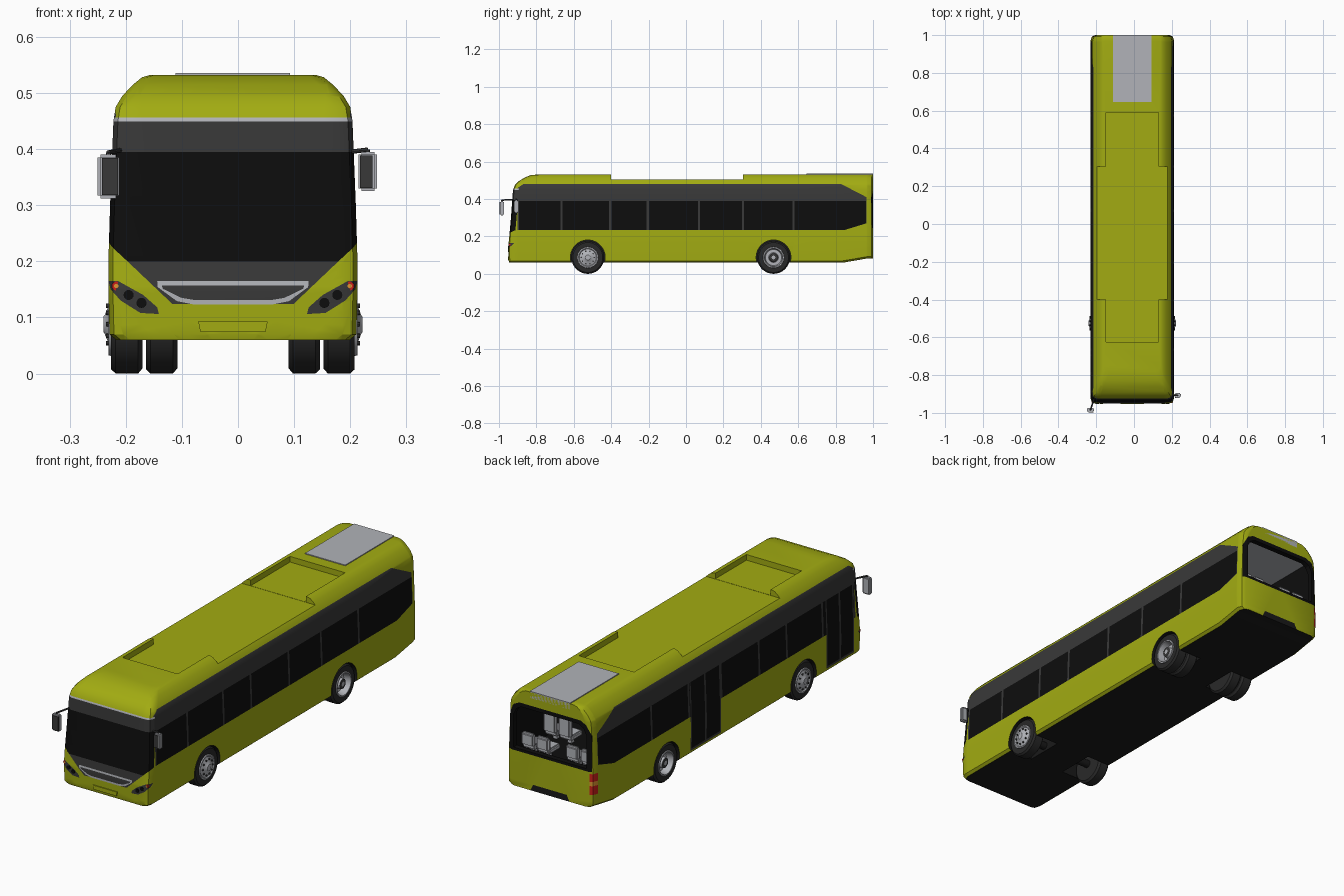
import bpy, bmesh, math
from mathutils import Vector, Matrix

if "Cube" in bpy.data.objects:
    bpy.data.objects.remove(bpy.data.objects["Cube"])

# ---- flat colours
COLS = {"lime_paint": (.36, .41, .006), "black_glass": (.004, .004, .004), "dark_grey": (.04, .04, .04),
        "light_grey": (.44, .45, .48), "tyre_rubber": (.022, .022, .022), "underside_black": (.01, .01, .01),
        "red_lamp": (.6, .015, .01), "amber_lamp": (.75, .3, .03)}
MATS = []
for n, c in COLS.items():
    m = bpy.data.materials.new(n)
    m.diffuse_color = (*c, 1)
    m.use_nodes = True
    m.node_tree.nodes["Principled BSDF"].inputs["Base Color"].default_value = m.diffuse_color
    MATS.append(m)
LIME, GLASS, DARK, LIGHT, TYRE, UNDER, RED, AMBER = range(8)


def finish(name, bm, mat=None, smooth=True):
    bmesh.ops.recalc_face_normals(bm, faces=bm.faces)
    me = bpy.data.meshes.new(name)
    bm.to_mesh(me)
    bm.free()
    for m in (MATS if mat is None else [MATS[mat]]):
        me.materials.append(m)
    ob = bpy.data.objects.new(name, me)
    bpy.context.collection.objects.link(ob)
    if smooth:
        bpy.ops.object.select_all(action='DESELECT')
        ob.select_set(True)
        bpy.context.view_layer.objects.active = ob
        bpy.ops.object.shade_smooth_by_angle(angle=math.radians(30))
    return ob


def add_box(bm, x0, x1, y0, y1, z0, z1, bevel=0):
    mx = Matrix.LocRotScale(Vector((x0 + x1, y0 + y1, z0 + z1)) / 2, None, Vector((x1 - x0, y1 - y0, z1 - z0)))
    vs = bmesh.ops.create_cube(bm, size=1, matrix=mx)["verts"]
    if bevel:
        bmesh.ops.bevel(bm, geom=list({e for v in vs for e in v.link_edges}), offset=bevel, segments=2, affect='EDGES')


def add_rod(bm, a, b, r, seg=16):
    a, b = Vector(a), Vector(b)
    d = b - a
    mx = Matrix.Translation((a + b) / 2) @ d.to_track_quat('Z', 'Y').to_matrix().to_4x4()
    bmesh.ops.create_cone(bm, cap_ends=True, segments=seg, radius1=r, radius2=r, depth=d.length, matrix=mx)


def add_prism(bm, poly, y0, y1):
    a, b = [[bm.verts.new((x, y, z)) for x, z in poly] for y in (y0, y1)]
    bm.faces.new(a)
    bm.faces.new(b[::-1])
    for i in range(len(a)):
        j = (i + 1) % len(a)
        bm.faces.new((a[i], b[i], b[j], a[j]))


def sym(pts):
    return pts + [(-x, z) for x, z in reversed(pts)]


def rect(a0, a1, z0, z1):
    return [(a0, z0), (a1, z0), (a1, z1), (a0, z1)]


def paint(bm, poly, axis, test, mat):
    """Cut a convex outline into the faces that pass the test, then colour its inside."""
    edges = list(zip(poly, poly[1:] + poly[:1]))
    for (a0, z0), (a1, z1) in edges:
        co, no = Vector((0, 0, z0)), Vector((0, 0, a0 - a1))
        co[axis], no[axis] = a0, z1 - z0
        fs = [f for f in bm.faces if test(f.normal)]
        geom = fs + list({e for f in fs for e in f.edges}) + list({v for f in fs for v in f.verts})
        bmesh.ops.bisect_plane(bm, geom=geom, dist=1e-5, plane_co=co, plane_no=no.normalized())
        bm.normal_update()
    for f in bm.faces:
        if test(f.normal):
            c = f.calc_center_median()
            s = [(a1 - a0) * (c.z - z0) - (z1 - z0) * (c[axis] - a0) for (a0, z0), (a1, z1) in edges]
            if min(s) >= 0 or max(s) <= 0:
                f.material_index = mat


# ---- body shell: half section as (x, z, y of the nose at that height), lofted along y
SEC = [(.208, .06, -.945), (.22, .07, -.948), (.222, .15, -.95), (.222, .2, -.945), (.219, .3, -.936),
       (.213, .45, -.925), (.209, .475, -.915), (.197, .495, -.895), (.178, .515, -.862), (.162, .528, -.83),
       (.148, .532, -.78)]
bm = bmesh.new()
rings = []
for kind, y, inset in [("nose", 0, .025), ("nose", .006, .008), ("nose", .03, 0), ("mid", -.6, 0), ("mid", .84, 0),
                       ("tail", .968, 0), ("tail", .992, .008), ("tail", 1.0, .025)]:
    half = [(x - inset, nose + y if kind == "nose" else y, z + (.022 if kind == "tail" and z < .1 else 0))
            for x, z, nose in SEC]
    rings.append([bm.verts.new(p) for p in half] + [bm.verts.new((-x, yy, z)) for x, yy, z in reversed(half)])
n = len(rings[0])
for a, b in zip(rings, rings[1:]):
    for i in range(n):
        j = (i + 1) % n
        bm.faces.new((a[i], a[j], b[j], b[i]))
for r in (rings[0], rings[-1]):
    for i in range(n // 2 - 1):
        bm.faces.new((r[i], r[i + 1], r[n - 2 - i], r[n - 1 - i]))
bmesh.ops.recalc_face_normals(bm, faces=bm.faces)
for f in bm.faces:
    if f.normal.z < -.8:
        f.material_index = UNDER

# side glazing
side = lambda v: abs(v.x) > .6
left = lambda v: v.x < -.6
paint(bm, [(-.9, .235), (.85, .235), (.965, .27), (.965, .41), (.83, .48), (-.87, .48), (-.9, .46)], 1, side, DARK)
paint(bm, [(-.892, .235), (.85, .235), (.962, .27), (.962, .39), (-.892, .39)], 1, side, GLASS)
for y in (-.665, -.405, -.205, .07, .305, .575):
    paint(bm, rect(y - .006, y + .006, .235, .39), 1, side, DARK)
# doors on the left side
for y0, y1 in ((-.89, -.69), (.075, .295)):
    paint(bm, rect(y0, y1, .078, .4), 1, left, DARK)
    mid = (y0 + y1) / 2
    for a, b in ((y0 + .008, mid - .006), (mid + .006, y1 - .008)):
        paint(bm, rect(a, b, .088, .39), 1, left, GLASS)
# windscreen, grille and headlight surrounds
front = lambda v: v.y < -.25
paint(bm, sym([(.24, .456), (.24, .449)]), 0, front, LIGHT)
paint(bm, sym([(.24, .449), (.24, .395)]), 0, front, DARK)
paint(bm, sym([(.24, .395), (.24, .26), (.215, .225), (.188, .2)]), 0, front, GLASS)
paint(bm, sym([(.188, .2), (.108, .124)]), 0, front, DARK)
paint(bm, sym([(.135, .165), (.134, .154), (.10, .129), (.07, .123)]), 0, front, LIGHT)
paint(bm, sym([(.127, .157), (.125, .151), (.092, .135), (.068, .131)]), 0, front, DARK)
lamp = [(.132, .106), (.165, .108), (.20, .13), (.218, .15), (.222, .165), (.205, .165), (.16, .14), (.135, .118)]
for s in (1, -1):
    paint(bm, [(s * x, z) for x, z in lamp], 0, front, DARK)
# rear window surround, bumper recess and tail lamp
back = lambda v: v.y > .25
paint(bm, sym([(.21, .245), (.208, .41), (.185, .455), (.155, .47)]), 0, back, GLASS)
paint(bm, sym([(.105, .07), (.085, .11)]), 0, back, UNDER)
paint(bm, rect(-.224, -.2, .14, .235), 0, back, RED)
paint(bm, rect(-.224, -.2, .18, .2), 0, back, AMBER)
body = finish("bus_body", bm, smooth=False)


def cut(fill, mat, top=None):
    b = bmesh.new()
    fill(b)
    bmesh.ops.recalc_face_normals(b, faces=b.faces)
    for f in b.faces:
        f.material_index = top if top is not None and f.normal.z > .9 else mat
    c = finish("cutter", b, smooth=False)
    c.hide_render = True
    mod = body.modifiers.new("cut", 'BOOLEAN')
    mod.operation, mod.solver, mod.object = 'DIFFERENCE', 'EXACT', c
    bpy.context.view_layer.objects.active = body
    bpy.ops.object.modifier_apply(modifier=mod.name)
    bpy.data.objects.remove(c)


# lowered middle roof with notches, wheel arches, saloon and rear window opening
cut(lambda b: add_box(b, -.3, .3, -.4, .305, .505, .6), LIME)
cut(lambda b: add_box(b, -.14, .14, -.625, -.39, .506, .6), LIME)
cut(lambda b: add_box(b, -.14, .14, .29, .59, .506, .6), LIME)
AXLES = (-.525, .468)
for y in AXLES:
    for s in (1, -1):
        cut(lambda b: add_rod(b, (s * .09, y, .088), (s * .26, y, .088), .093, 40), UNDER)
cut(lambda b: add_box(b, -.195, .195, -.3, .975, .21, .475), GLASS, LIGHT)
cut(lambda b: add_prism(b, sym([(.185, .257), (.185, .41), (.17, .438), (.145, .452)]), .96, 1.05), GLASS)
bpy.ops.object.select_all(action='DESELECT')
body.select_set(True)
bpy.context.view_layer.objects.active = body
bpy.ops.object.shade_smooth_by_angle(angle=math.radians(30))

# ---- roof panel at the rear
bm = bmesh.new()
add_box(bm, -.102, .102, .645, .99, .53, .536)
add_box(bm, -.102, .102, .985, 1.0, .505, .536)
finish("rear_roof_panel", bm, LIGHT)


# ---- wheels: (radius, outward offset) profiles turned around the axle
def lathe(name, prof, x, s, y, bolts=False):
    b = bmesh.new()
    seg = 36
    rows = [[b.verts.new((s * (x + o), y + r * math.cos(t * math.tau / seg), .0875 + r * math.sin(t * math.tau / seg)))
             for t in range(seg)] for r, o, _ in prof]
    for k in range(len(rows) - 1):
        for t in range(seg):
            u = (t + 1) % seg
            b.faces.new((rows[k][t], rows[k][u], rows[k + 1][u], rows[k + 1][t])).material_index = prof[k][2]
    b.faces.new(rows[0]).material_index = TYRE
    b.faces.new(rows[-1]).material_index = prof[-1][2]
    if bolts:
        old = set(b.faces)
        for t in range(10):
            a = t * math.tau / 10
            p = (y + .035 * math.cos(a), .0875 + .035 * math.sin(a))
            add_rod(b, (s * (x - .002), *p), (s * (x + .009), *p), .004, 8)
        for f in set(b.faces) - old:
            f.material_index = DARK
    finish(name, b)


TREAD = [(.05, -.056, TYRE), (.078, -.056, TYRE), (.0875, -.048, TYRE), (.0875, -.008, TYRE), (.08, 0, TYRE), (.056, 0, LIGHT)]
FRONT_HUB = [(.055, .005, LIGHT), (.049, .005, LIGHT), (.045, .001, LIGHT), (.028, .007, LIGHT), (.016, .012, LIGHT), (.014, .014, LIGHT)]
REAR_HUB = [(.055, .004, LIGHT), (.049, .004, LIGHT), (.043, -.028, LIGHT), (.026, -.028, LIGHT), (.022, -.004, DARK), (.01, -.002, LIGHT)]
for s, tag in ((1, "right"), (-1, "left")):
    lathe("front_wheel_" + tag, TREAD + FRONT_HUB, .217, s, AXLES[0], True)
    lathe("rear_outer_wheel_" + tag, TREAD + REAR_HUB, .217, s, AXLES[1])
    lathe("rear_inner_wheel_" + tag, TREAD, .155, s, AXLES[1])
for y in AXLES:
    bm = bmesh.new()
    add_rod(bm, (-.17, y, .0875), (.17, y, .0875), .018)
    finish("axle", bm, UNDER)

# ---- headlamps and plate holder
for s in (1, -1):
    for x, z, y, r, mat in ((.186, .14, -.946, .009, GLASS), (.163, .126, -.946, .009, GLASS),
                            (.208, .156, -.94, .008, RED), (.208, .156, -.942, .004, AMBER)):
        bm = bmesh.new()
        add_rod(bm, (s * x, y + .004, z), (s * x, y - .006, z), r)
        finish("headlamp", bm, mat)
bm = bmesh.new()
add_prism(bm, sym([(.062, .093), (.058, .074)]), -.953, -.945)
finish("number_plate_holder", bm, LIME)

# ---- mirrors on arms
for tag, x0, x1, y, z0, z1, root in (("left", -.241, -.203, -.985, .312, .39, (-.2, -.92, .398)),
                                     ("right", .224, .257, -.908, .325, .395, (.208, -.905, .395))):
    bm = bmesh.new()
    add_box(bm, x0, x1, y - .01, y + .012, z0, z1, .005)
    finish("mirror_" + tag, bm, LIGHT)
    bm = bmesh.new()
    add_box(bm, x0 + (.008 if x0 < 0 else .002), x1 - (.002 if x0 < 0 else .008), y - .013, y - .008, z0 + .006, z1 - .006)
    finish("mirror_face_" + tag, bm, DARK)
    bm = bmesh.new()
    top = ((x0 + x1) / 2, y, z1 + .004)
    add_rod(bm, root, top, .004, 8)
    add_rod(bm, top, (top[0], y, z1 - .01), .004, 8)
    finish("mirror_arm_" + tag, bm, DARK)

# ---- seats seen through the rear window
for y in (.0, .2, .4, .6, .78, .94):
    bm = bmesh.new()
    for x in (-.15, -.075, .075, .15):
        add_box(bm, x - .033, x + .033, y - .08, y, .235, .26, .006)
        add_box(bm, x - .033, x + .033, y - .012, y + .012, .25, .345 if y < .9 else .31, .008)
        add_box(bm, x - .01, x + .01, y - .05, y - .03, .208, .24)
    finish("seat_row", bm, LIGHT)

# the body sits slightly left of centre because the mirrors differ
for ob in bpy.data.objects:
    ob.location.x -= .009
